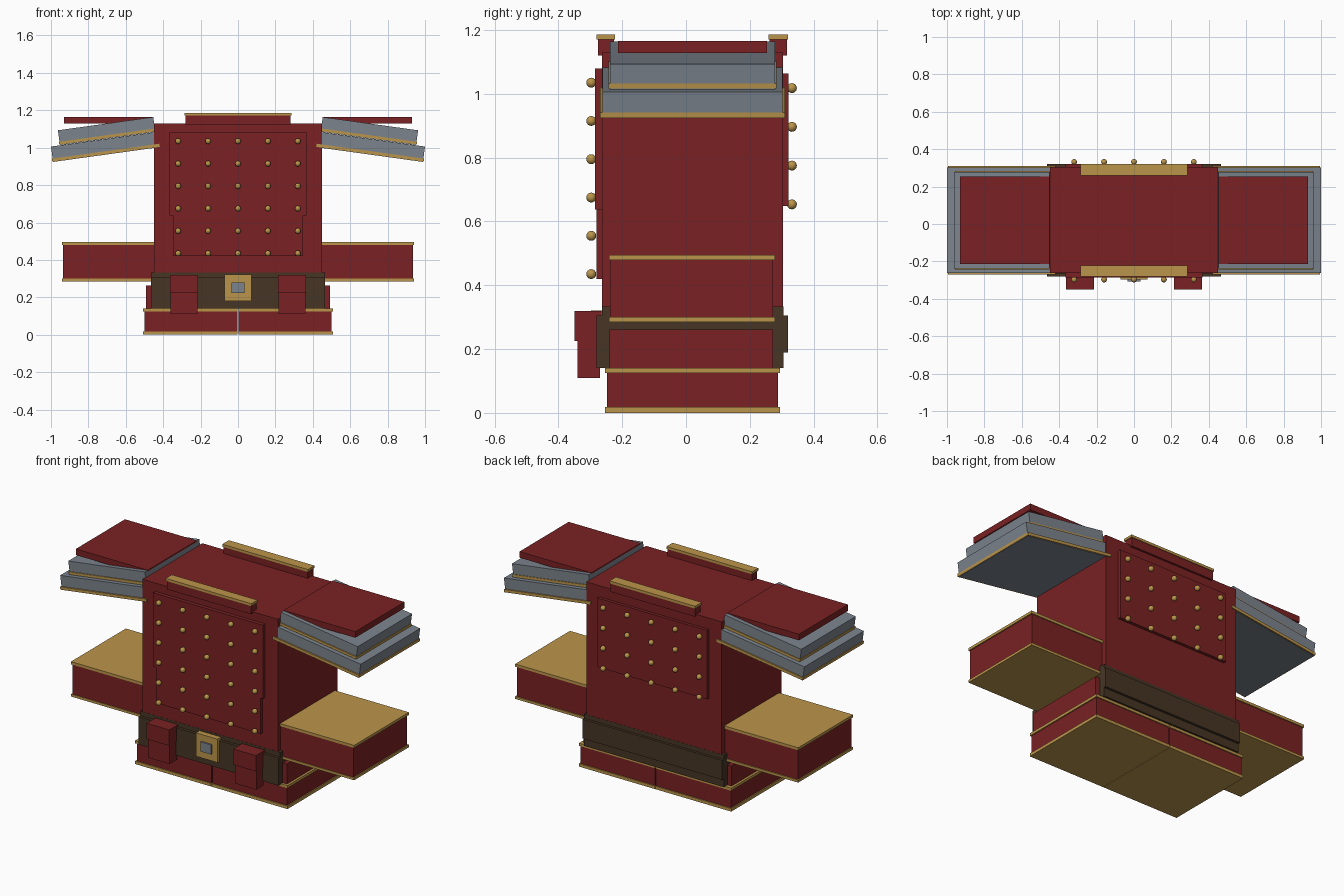
import bpy, math

if "Cube" in bpy.data.objects:
    bpy.data.objects.remove(bpy.data.objects["Cube"])

def material(name, rgb):
    m = bpy.data.materials.new(name)
    m.diffuse_color = (*rgb, 1)
    m.use_nodes = True
    m.node_tree.nodes["Principled BSDF"].inputs["Base Color"].default_value = m.diffuse_color
    return m

RED = material("dark red", (0.195, 0.0155, 0.0175))
GOLD = material("brass", (0.50, 0.30, 0.07))
GREY = material("steel grey", (0.20, 0.23, 0.265))
BROWN = material("belt brown", (0.062, 0.036, 0.018))

def box(name, mat, x, y, z, tilt=0):
    """Box from (min, max) ranges, optionally tilted about its own y axis."""
    bpy.ops.mesh.primitive_cube_add(size=1)
    o = bpy.context.object
    o.name = name
    for i, (a, b) in enumerate((x, y, z)):
        o.location[i] = (a + b) / 2
        o.scale[i] = abs(b - a)
    o.rotation_euler.y = tilt
    o.data.materials.append(mat)
    return o

def side(s, a, b):
    return tuple(sorted((s * a, s * b)))

def slab(name, mat, s, corner, length, thick, y, drop=0.0):
    """Sloping slab given by its outer top corner, falling outwards."""
    t = math.radians(7.9)
    c, n = math.cos(t), math.sin(t)
    h = drop + thick / 2
    cx = corner[0] - c * length / 2 - n * h
    cz = corner[1] + n * length / 2 - c * h
    box(name, mat, (s * cx - length / 2, s * cx + length / 2), y,
        (cz - thick / 2, cz + thick / 2), s * t)

def stud(name, x, y, z):
    bpy.ops.mesh.primitive_uv_sphere_add(segments=14, ring_count=8, radius=0.0155, location=(x, y, z))
    o = bpy.context.object
    o.name = name
    o.data.materials.append(GOLD)
    bpy.ops.object.shade_smooth()

# Torso and quilted panels
box("torso", RED, (-.45, .45), (-.263, .304), (.33, 1.13))
box("front_upper_panel", RED, (-.365, .365), (-.285, -.25), (.637, 1.08))
box("front_lower_panel", RED, (-.347, .347), (-.281, -.25), (.42, .645))
box("back_panel", RED, (-.365, .365), (.29, .322), (.648, 1.063))

# Studs
for i in range(5):
    x = -.32 + .16 * i
    for j in range(6):
        stud("front_stud", x, -.297, 1.035 - .12 * j)
    for j in range(4):
        stud("back_stud", x, .332, 1.018 - .1215 * j)

# Collars, front and back
for name, y0, y1 in (("front", -.28, -.222), ("back", .258, .32)):
    box(name + "_collar", RED, (-.28, .28), (y0 + .004, y1 - .004), (1.12, 1.172))
    box(name + "_collar_trim", GOLD, (-.285, .285), (y0, y1), (1.171, 1.186))

# Belt with front and back bands
box("belt", BROWN, (-.465, .465), (-.264, .305), (.14, .333))
box("belt_front_band", BROWN, (-.465, .465), (-.281, -.25), (.14, .306))
box("belt_back_band", BROWN, (-.465, .465), (.29, .32), (.19, .306))
box("buckle", GOLD, (-.072, .072), (-.298, -.26), (.18, .321))
box("buckle_centre", GREY, (-.035, .035), (-.307, -.28), (.222, .28))

for s in (-1, 1):
    # Pouches
    box("pouch", RED, side(s, .217, .36), (-.34, -.27), (.11, .305))
    box("pouch_flap", RED, side(s, .213, .364), (-.35, -.265), (.225, .32))

    # Hip plate and skirt half with trims
    box("hip_plate", RED, side(s, .40, .493), (-.239, .272), (.13, .262))
    box("skirt", RED, side(s, .003, .50), (-.248, .288), (.005, .135))
    box("skirt_lower_trim", GOLD, side(s, .0015, .507), (-.254, .294), (0, .018))
    box("skirt_upper_trim", GOLD, side(s, .0015, .507), (-.254, .294), (.125, .141))

    # Arm with trims
    box("arm", RED, side(s, .44, .935), (-.238, .273), (.295, .485))
    box("arm_lower_trim", GOLD, side(s, .44, .942), (-.242, .279), (.285, .30))
    box("arm_upper_trim", GOLD, side(s, .44, .942), (-.242, .279), (.479, .495))

    # Layered shoulder guard
    slab("shoulder_lower", GREY, s, (1.0, 1.006), .57, .083, (-.262, .303))
    slab("shoulder_lower_trim", GOLD, s, (1.004, 1.006), .58, .017, (-.27, .31), .065)
    slab("shoulder_upper", GREY, s, (.963, 1.093), .515, .08, (-.238, .279))
    slab("shoulder_upper_trim", GOLD, s, (.966, 1.093), .515, .015, (-.243, .283), .062)
    box("shoulder_cap", RED, side(s, .452, .93), (-.213, .254), (1.128, 1.165))
